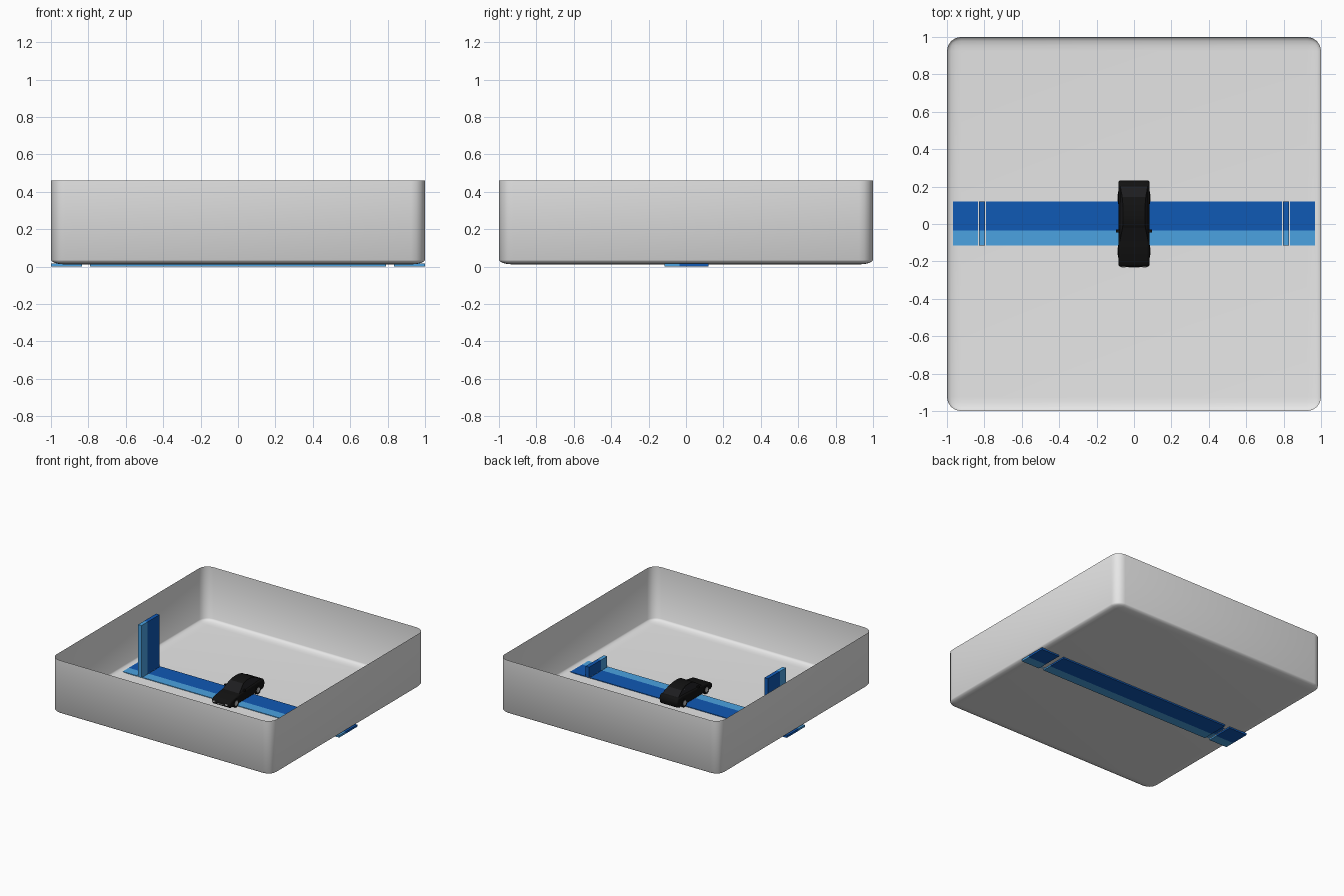
import bpy, bmesh, math
from mathutils import Matrix, Vector

cube = bpy.data.objects.get("Cube")
if cube:
    bpy.data.objects.remove(cube, do_unlink=True)


def material(name, r, g, b):
    m = bpy.data.materials.new(name)
    m.use_nodes = True
    m.diffuse_color = (r, g, b, 1)
    node = next(n for n in m.node_tree.nodes if n.type == 'BSDF_PRINCIPLED')
    node.inputs["Base Color"].default_value = (r, g, b, 1)
    return m


GREY = material("tray grey", 0.8, 0.8, 0.8)
DARK = material("deep blue", 0.005, 0.1, 0.46)
LIGHT = material("light blue", 0.07, 0.36, 0.75)
PAINT = material("black paint", 0.006, 0.006, 0.006)
GLASS = material("black glass", 0.012, 0.012, 0.014)
SILVER = material("silver", 0.55, 0.55, 0.55)

FLOOR = 0.012
RIM = 0.46


def finish(bm, name, mats, smooth=None, bevel=0):
    """Turn a bmesh into a named object with optional bevel and smoothing."""
    bmesh.ops.recalc_face_normals(bm, faces=bm.faces)
    me = bpy.data.meshes.new(name)
    bm.to_mesh(me)
    bm.free()
    ob = bpy.data.objects.new(name, me)
    bpy.context.collection.objects.link(ob)
    for m in mats:
        me.materials.append(m)
    if bevel:
        mod = ob.modifiers.new("Bevel", 'BEVEL')
        mod.width, mod.segments, mod.limit_method = bevel, 3, 'ANGLE'
    if smooth:
        bpy.ops.object.select_all(action='DESELECT')
        ob.select_set(True)
        bpy.context.view_layer.objects.active = ob
        bpy.ops.object.shade_smooth_by_angle(angle=math.radians(smooth))
    return ob


def box(name, lo, hi, mat, bevel=0):
    bm = bmesh.new()
    lo, hi = Vector(lo), Vector(hi)
    size = Matrix.Diagonal((*(hi - lo), 1))
    bmesh.ops.create_cube(bm, size=1, matrix=Matrix.Translation((lo + hi) / 2) @ size)
    return finish(bm, name, [mat], 40 if bevel else None, bevel)


def profile_solid(name, profile, width, mats, glass=0, bevel=0):
    """Side profile of (y, z) points spread to the half width given by width(z)."""
    bm = bmesh.new()
    sides = [[bm.verts.new((s * width(z), y, z)) for y, z in profile] for s in (-1, 1)]
    flanks = [bm.faces.new(s) for s in sides]
    n = len(profile)
    around = [bm.faces.new((sides[0][i], sides[0][(i + 1) % n],
                            sides[1][(i + 1) % n], sides[1][i])) for i in range(n)]
    bmesh.ops.recalc_face_normals(bm, faces=bm.faces)
    if glass:
        # Side windows, windscreen and rear window
        panes = flanks + [f for f in around if 0.25 < f.normal.z < 0.93]
        bmesh.ops.inset_individual(bm, faces=panes, thickness=glass)
        for f in panes:
            f.material_index = 1
    return finish(bm, name, mats, 40, bevel)


# Open tray: rounded sheet box without a lid
bm = bmesh.new()
bmesh.ops.create_cube(bm, size=2, matrix=Matrix.Diagonal((1, 1, 0.7, 1)))
edges = [e for e in bm.edges if not all(v.co.z > 0 for v in e.verts)]
bmesh.ops.bevel(bm, geom=edges, offset=0.075, segments=4, profile=0.5, affect='EDGES')
top = max(v.co.z for v in bm.verts)
lid = [f for f in bm.faces if all(v.co.z > top - 1e-4 for v in f.verts)]
bmesh.ops.delete(bm, geom=lid, context='FACES_ONLY')
for v in bm.verts:
    v.co.z = FLOOR + (v.co.z + top) * (RIM - FLOOR) / (2 * top)
finish(bm, "tray", [GREY], 60)

# Two-tone track through the floor, with a gate in each gap
bands = (("light", LIGHT, -0.115, -0.035), ("dark", DARK, -0.035, 0.12))
for tone, mat, y0, y1 in bands:
    box(f"track_middle_{tone}", (-0.79, y0, 0), (0.79, y1, 0.017), mat)
    for side, s, height in (("right", -1, 0.44), ("left", 1, 0.1)):
        a, b = sorted((s * 0.835, s))
        box(f"track_end_{side}_{tone}", (a, y0, 0), (b, y1, 0.017), mat)
        a, b = sorted((s * 0.797, s * 0.828))
        box(f"gate_{side}_{tone}", (a, y0, FLOOR), (b, y1, height), mat)

# Car body and cabin
body = [(-0.21, 0.03), (-0.23, 0.045), (-0.228, 0.072), (-0.2, 0.088), (-0.08, 0.108),
        (0.17, 0.118), (0.22, 0.112), (0.235, 0.08), (0.225, 0.04), (0.2, 0.03)]
profile_solid("car_body", body, lambda z: 0.083, [PAINT], bevel=0.014)
cabin = [(-0.1, 0.1), (-0.015, 0.158), (0.03, 0.167), (0.09, 0.165),
         (0.14, 0.15), (0.205, 0.112), (0.19, 0.1)]
profile_solid("car_cabin", cabin, lambda z: 0.078 - 0.3 * (z - 0.1),
              [PAINT, GLASS], glass=0.005, bevel=0.004)

# Wheels, rims, mirrors, lights and trim on both sides
def disc(name, x, y, radius, depth, mat):
    bm = bmesh.new()
    turn = Matrix.Translation((x, y, 0.05)) @ Matrix.Rotation(math.pi / 2, 4, 'Y')
    bmesh.ops.create_cone(bm, cap_ends=True, segments=20, radius1=radius,
                          radius2=radius, depth=depth, matrix=turn)
    finish(bm, name, [mat], 40)


for side, s in (("right", -1), ("left", 1)):
    for end, y in (("front", -0.145), ("rear", 0.14)):
        disc(f"wheel_{end}_{side}", s * 0.073, y, 0.034, 0.025, PAINT)
        disc(f"rim_{end}_{side}", s * 0.084, y, 0.02, 0.006, SILVER)

    def sided(name, x0, x1, y0, y1, z0, z1, mat, bevel=0):
        a, b = sorted((s * x0, s * x1))
        box(f"{name}_{side}", (a, y0, z0), (b, y1, z1), mat, bevel)

    sided("mirror", 0.075, 0.097, -0.046, -0.03, 0.108, 0.122, PAINT, 0.003)
    sided("headlight", 0.045, 0.068, -0.232, -0.225, 0.054, 0.066, SILVER)
    sided("window_trim", 0.061, 0.064, 0.105, 0.145, 0.143, 0.147, SILVER)

# Front grille bar
box("grille_bar", (-0.03, -0.233, 0.05), (0.03, -0.226, 0.055), SILVER)
